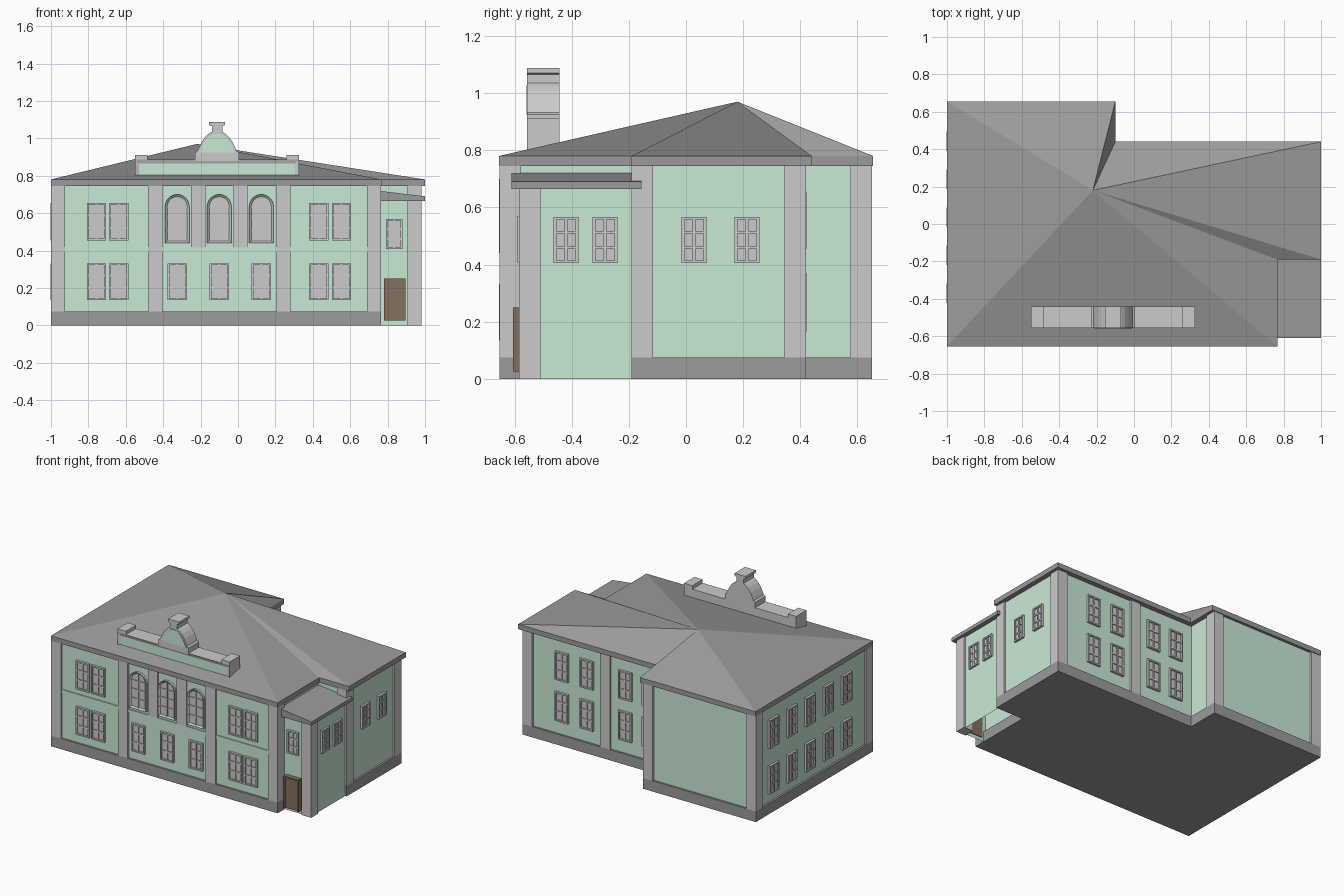
import bpy, bmesh, math
from mathutils import Vector, Matrix

if "Cube" in bpy.data.objects:
    bpy.data.objects.remove(bpy.data.objects["Cube"])


def material(name, rgb):
    m = bpy.data.materials.new(name)
    m.diffuse_color = (*rgb, 1)
    m.use_nodes = True
    m.node_tree.nodes["Principled BSDF"].inputs["Base Color"].default_value = m.diffuse_color
    return m


GREEN = material("green_plaster", (0.59, 0.82, 0.67))
LIGHT = material("light_grey", (0.6, 0.6, 0.6))
DARK = material("dark_grey", (0.33, 0.33, 0.33))
BROWN = material("brown_wood", (0.24, 0.165, 0.115))


def finish(bm, name, *mats):
    bmesh.ops.recalc_face_normals(bm, faces=bm.faces)
    me = bpy.data.meshes.new(name)
    bm.to_mesh(me)
    bm.free()
    for m in mats:
        me.materials.append(m)
    ob = bpy.data.objects.new(name, me)
    bpy.context.collection.objects.link(ob)
    return ob


def box(bm, a, b):
    a, b = Vector(a), Vector(b)
    size = Vector([abs(q - p) for p, q in zip(a, b)])
    bmesh.ops.create_cube(bm, size=1, matrix=Matrix.Translation((a + b) / 2) @ Matrix.Diagonal((*size, 1)))


def prism(bm, pts, vec):
    """Extrude a closed loop of 3D points; returns the starting face."""
    lo = [bm.verts.new(p) for p in pts]
    hi = [bm.verts.new(Vector(p) + Vector(vec)) for p in pts]
    n = len(pts)
    for i in range(n):
        j = (i + 1) % n
        bm.faces.new((lo[i], lo[j], hi[j], hi[i]))
    bm.faces.new(hi)
    return bm.faces.new(lo[::-1])


def offset(loop, t):
    """Shrink a counter-clockwise right-angled outline by t."""
    out = []
    for i, p in enumerate(loop):
        d = [(Vector(p) - Vector(loop[i - 1])).normalized(),
             (Vector(loop[(i + 1) % len(loop)]) - Vector(p)).normalized()]
        out.append(tuple(Vector(p) + t * sum((Vector((-e.y, e.x)) for e in d), Vector((0, 0)))))
    return out


BODY = [(-1, -.652), (.765, -.652), (.765, -.19), (.98, -.19),
        (.98, .42), (-.12, .42), (-.12, .65), (-1, .65)]
ROOF = [(-1, -.655), (.767, -.655), (.767, -.19), (1, -.19),
        (1, .44), (-.1, .44), (-.1, .655), (-1, .655)]
REC = .014  # wall recess behind pilasters

# Plinth and plastered walls
bm = bmesh.new()
prism(bm, [(x, y, 0) for x, y in BODY], (0, 0, .075))
finish(bm, "plinth", DARK)
bm = bmesh.new()
prism(bm, [(x, y, .07) for x, y in offset(BODY, REC)], (0, 0, .68))
finish(bm, "main_walls", GREEN)

# Roof: eave band plus a fan of slopes to one peak
bm = bmesh.new()
prism(bm, [(x, y, .745) for x, y in ROOF], (0, 0, .035))
top = [f for f in bm.faces if all(v.co.z > .77 for v in f.verts)]
peak = bmesh.ops.poke(bm, faces=top)["verts"][0]
peak.co = (-.22, .18, .97)
finish(bm, "main_roof", DARK)

# Pilasters: convex corners, front divisions, one on the back
bm = bmesh.new()
W = .075
for x, y in (BODY[0], BODY[1], BODY[3], BODY[4], BODY[6], BODY[7]):
    sx = W if x < -.5 else -W
    sy = W if y < 0 else -W
    box(bm, (x, y, .075), (x + sx, y + sy, .746))
for x in (-.48, .205):
    box(bm, (x, -.652, .075), (x + W, -.6, .746))
for x in (-.25, -.025):
    box(bm, (x, -.647, .417), (x + W, -.6, .746))
box(bm, (.30, .42, .075), (.375, .38, .746))
finish(bm, "pilasters", LIGHT)

# Belt course between the two front storeys
bm = bmesh.new()
for x0, x1 in ((-.925, -.48), (-.405, .205), (.28, .69)):
    box(bm, (x0, -.645, .395), (x1, -.62, .418))
finish(bm, "front_belt", GREEN)

# Side annex with lean-to roof, open underneath
bm = bmesh.new()
bottom = prism(bm, [(x, y, 0) for x, y in ((.74, -.573), (.968, -.573), (.968, -.17), (.74, -.17))],
               (0, 0, .67))
bmesh.ops.delete(bm, geom=[bottom], context='FACES')
finish(bm, "annex_walls", GREEN)
bm = bmesh.new()
box(bm, (.905, -.585, 0), (.98, -.51, .67))
finish(bm, "annex_pilaster", LIGHT)
bm = bmesh.new()
prism(bm, [(x, -.61, z) for x, z in ((.75, .665), (1, .665), (1, .69), (.75, .72))], (0, .455, 0))
finish(bm, "annex_roof", DARK)

# Wall planes: axis along the normal, position, outward sign
WALLS = {"front": ("y", -.652 + REC, -1), "back": ("y", .42 - REC, 1),
         "left": ("x", -1 + REC, -1), "right": ("x", .98 - REC, 1),
         "annex": ("y", -.573, -1)}


def wall_box(bm, wall, u0, u1, z0, z1, depth):
    axis, c, s = WALLS[wall]
    a, b = c - s * .005, c + s * depth
    if axis == "y":
        box(bm, (u0, a, z0), (u1, b, z1))
    else:
        box(bm, (a, u0, z0), (b, u1, z1))


def window(bm, wall, u, z0, z1, w=.1):
    """Pane, frame and a 2 x 3 grid of glazing bars centred on u."""
    l, r, t = u - w / 2, u + w / 2, .01
    wall_box(bm, wall, l + t, r - t, z0 + t, z1 - t, .006)
    for a in (l, r - t):
        wall_box(bm, wall, a, a + t, z0, z1, .016)
    for a in (z0, z1 - t):
        wall_box(bm, wall, l + t, r - t, a, a + t, .016)
    wall_box(bm, wall, u - .005, u + .005, z0 + t, z1 - t, .013)
    for k in (1, 2):
        z = z0 + (z1 - z0) * k / 3
        wall_box(bm, wall, l + t, r - t, z - .005, z + .005, .012)


LOWER, UPPER, SIDE = (.135, .332), (.455, .655), (.405, .567)
pairs = [-.757, -.638, .432, .553]
layout = {
    "front": [(u, r) for u in pairs for r in (LOWER, UPPER)] + [(u, LOWER) for u in (-.325, -.1, .125)],
    "left": [(-.37 + .203 * i, r) for i in range(5) for r in (LOWER, UPPER)],
    "back": [(u, r) for u in (.68, .485, .185, 0) for r in ((.165, .37), UPPER)],
    "right": [(u, SIDE) for u in (-.42, -.283, .028, .213)],
    "annex": [(.835, (.408, .57))],
}
for wall, items in layout.items():
    bm = bmesh.new()
    for u, (z0, z1) in items:
        window(bm, wall, u, z0, z1, .087 if wall in ("right", "annex") else .103)
    finish(bm, wall + "_windows", LIGHT)

# Three arched windows in the middle bay
bm = bmesh.new()
for c in (-.325, -.1, .125):
    arc = [(c + .065 * math.cos(math.pi * i / 14), .635 + .065 * math.sin(math.pi * i / 14)) for i in range(15)]
    loop = [(c - .065, .44), (c + .065, .44)] + arc
    face = prism(bm, [(x, -.655, z) for x, z in loop], (0, .03, 0))
    bmesh.ops.recalc_face_normals(bm, faces=bm.faces)
    bmesh.ops.inset_region(bm, faces=[face], thickness=.012, use_even_offset=True)
    for v in face.verts:
        v.co.y += .01
    box(bm, (c - .004, -.651, .45), (c + .004, -.64, .69))
    for z in (.51, .575, .635):
        box(bm, (c - .055, -.65, z - .004), (c + .055, -.64, z + .004))
finish(bm, "arched_windows", LIGHT)

# Annex door with raised frame
bm = bmesh.new()
wall_box(bm, "annex", .78, .895, .025, .25, .024)
for a in (.78, .885):
    wall_box(bm, "annex", a, a + .01, .025, .25, .032)
wall_box(bm, "annex", .79, .885, .24, .25, .032)
finish(bm, "door", BROWN)

# Parapet: rail with recessed green panel, end blocks, bell gable with cap
Y0, Y1 = -.557, -.442
bm = bmesh.new()
face = prism(bm, [(x, Y0, z) for x, z in ((-.55, .785), (.325, .785), (.325, .887), (-.55, .887))],
             (0, Y1 - Y0, 0))
bmesh.ops.recalc_face_normals(bm, faces=bm.faces)
bmesh.ops.inset_region(bm, faces=[face], thickness=.021, use_even_offset=True)
for v in face.verts:
    v.co.y += .008
face.material_index = 1
for x in (-.55, .26):
    box(bm, (x, Y0, .887), (x + .065, Y1, .912))
finish(bm, "parapet_rail", LIGHT, GREEN)

C = -.112


def mirrored(half, y):
    return [(C + x, y, z) for x, z in half] + [(C - x, y, z) for x, z in reversed(half) if x > 0]


bm = bmesh.new()
prism(bm, mirrored([(.117, .88), (.117, .925), (.104, .932), (.096, .952), (.083, .98), (.063, 1.008),
                    (.045, 1.024), (.028, 1.035), (.028, 1.066), (.043, 1.071), (.043, 1.088)], Y0),
      (0, Y1 - Y0, 0))
finish(bm, "parapet_gable", LIGHT)
bm = bmesh.new()
prism(bm, mirrored([(.1, .923), (.088, .945), (.073, .975), (.053, 1.0), (.03, 1.019), (0, 1.026)], Y0 - .002),
      (0, .01, 0))
finish(bm, "gable_panel", GREEN)
